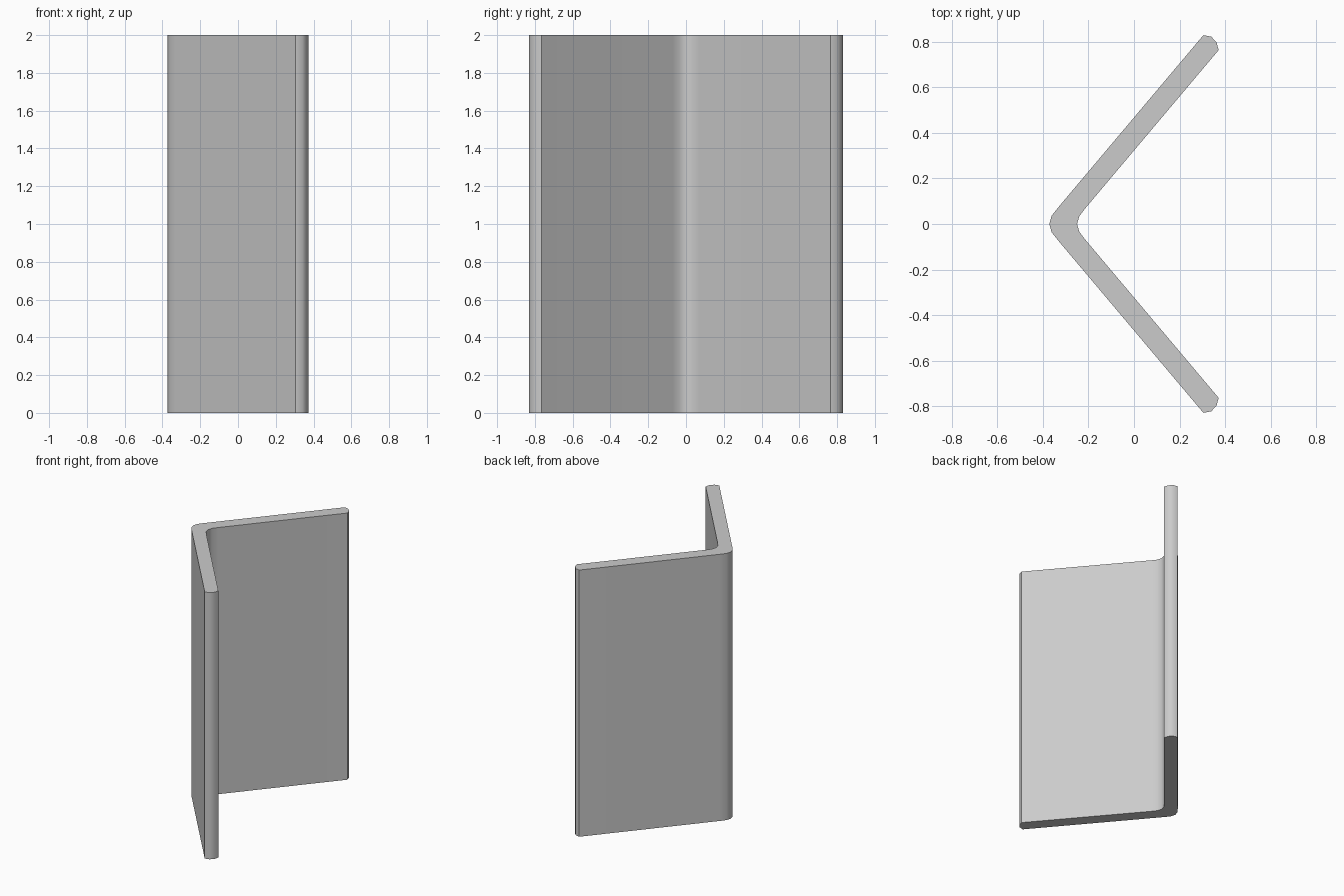
import bpy, bmesh, math

if "Cube" in bpy.data.objects:
    bpy.data.objects.remove(bpy.data.objects["Cube"])

HEIGHT = 2.0

# Upper half of the plan profile: outer fold -> rounded tip -> inner fold
half = [(-0.372, 0.0), (-0.362, 0.036), (-0.333, 0.073),
        (0.305, 0.83), (0.34, 0.823), (0.363, 0.797), (0.372, 0.764),
        (-0.213, 0.070), (-0.24, 0.035), (-0.25, 0.0)]
# Mirror across y = 0, skipping the two points on the axis
profile = half + [(x, -y) for x, y in reversed(half[1:-1])]

# Extrude the folded panel upwards
bm = bmesh.new()
base = bm.faces.new([bm.verts.new((x, y, 0)) for x, y in profile])
top = bmesh.ops.extrude_face_region(bm, geom=[base], use_keep_orig=True)
bmesh.ops.translate(bm, vec=(0, 0, HEIGHT),
                    verts=[g for g in top["geom"] if isinstance(g, bmesh.types.BMVert)])
bmesh.ops.recalc_face_normals(bm, faces=bm.faces)
mesh = bpy.data.meshes.new("folded_panel")
bm.to_mesh(mesh)
bm.free()

panel = bpy.data.objects.new("folded_panel", mesh)
bpy.context.collection.objects.link(panel)

# Smooth fold and tips, crisp edges elsewhere
bpy.context.view_layer.objects.active = panel
panel.select_set(True)
bpy.ops.object.shade_smooth_by_angle(angle=math.radians(42))
